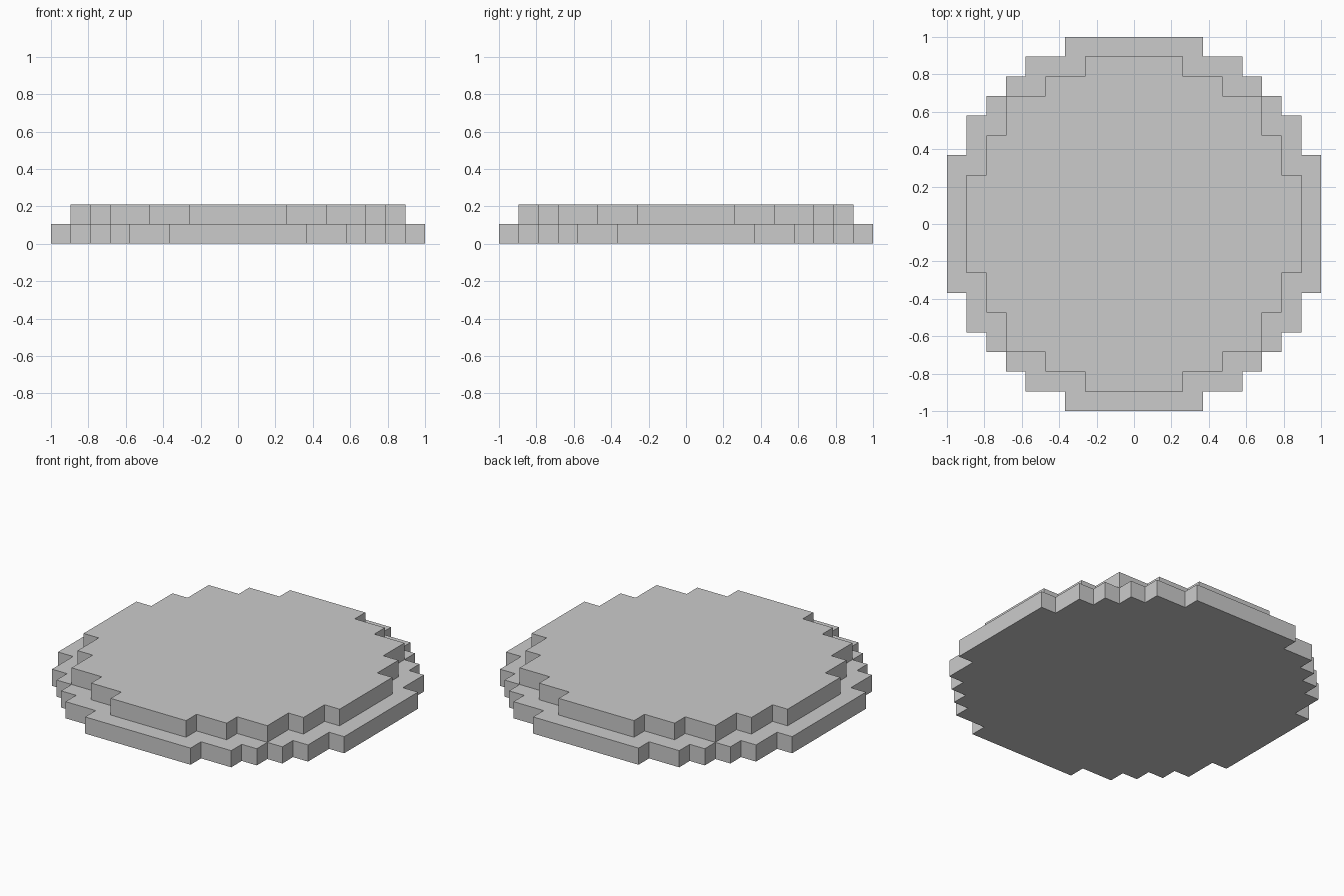
import bpy
import bmesh

if "Cube" in bpy.data.objects:
    bpy.data.objects.remove(bpy.data.objects["Cube"])

U = 2 / 19  # one block; the disc is 19 blocks wide


def stepped_layer(name, corners, z0, z1):
    """Extruded disc layer from the outward stair corners of one quadrant."""
    quad = []
    for i, (x, y) in enumerate(corners):
        quad.append((x, y))
        if i + 1 < len(corners):
            quad.append((corners[i + 1][0], y))
    # Repeat the quadrant by quarter turns
    outline = []
    for _ in range(4):
        outline += quad
        quad = [(-y, x) for x, y in quad]

    bm = bmesh.new()
    base = bm.faces.new([bm.verts.new((x * U, y * U, z0 * U)) for x, y in outline])
    ext = bmesh.ops.extrude_face_region(bm, geom=[base], use_keep_orig=True)
    top = [g for g in ext["geom"] if isinstance(g, bmesh.types.BMVert)]
    bmesh.ops.translate(bm, verts=top, vec=(0, 0, (z1 - z0) * U))
    bmesh.ops.recalc_face_normals(bm, faces=bm.faces)
    mesh = bpy.data.meshes.new(name)
    bm.to_mesh(mesh)
    bm.free()
    obj = bpy.data.objects.new(name, mesh)
    bpy.context.collection.objects.link(obj)
    return obj


# Wide lower layer
stepped_layer("lower_layer",
              [(9.5, 3.5), (8.5, 5.5), (7.5, 6.5), (6.5, 7.5), (5.5, 8.5), (3.5, 9.5)], 0, 1)

# Smaller upper layer
stepped_layer("upper_layer",
              [(8.5, 2.5), (7.5, 4.5), (6.5, 6.5), (4.5, 7.5), (2.5, 8.5)], 1, 2)
